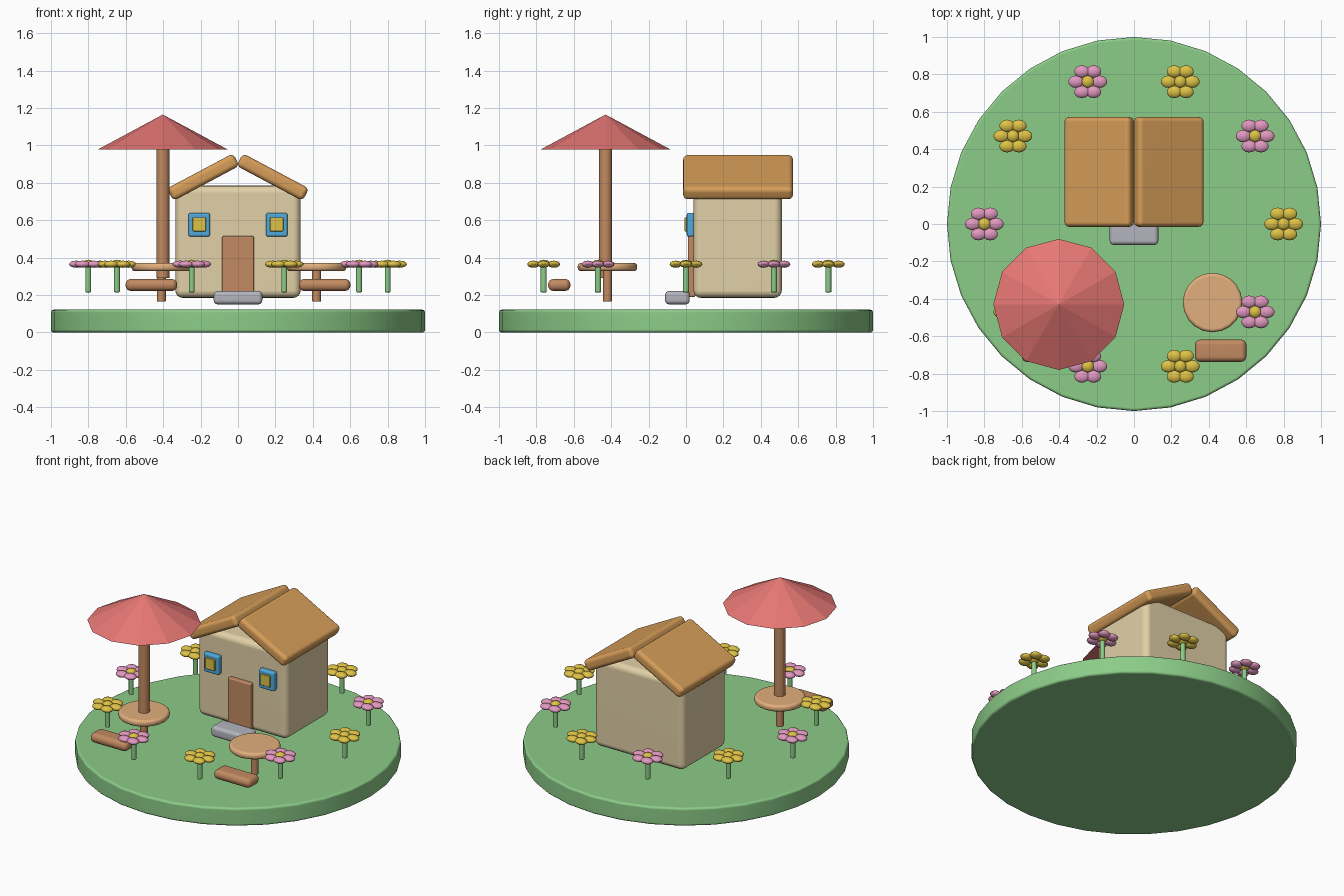
import bpy
import bmesh
from math import radians, sin, cos, tau
from mathutils import Matrix, Vector

cube = bpy.data.objects.get("Cube")
if cube:
    bpy.data.objects.remove(cube, do_unlink=True)


def linear(c):
    c /= 255
    return c / 12.92 if c <= 0.04045 else ((c + 0.055) / 1.055) ** 2.4


def material(name, *rgb):
    colour = [linear(c) for c in rgb] + [1]
    mat = bpy.data.materials.new(name)
    mat.use_nodes = True
    mat.diffuse_color = colour
    mat.node_tree.nodes["Principled BSDF"].inputs["Base Color"].default_value = colour
    return mat


GRASS = material("grass green", 140, 204, 136)
CREAM = material("wall cream", 226, 209, 167)
ORANGE = material("roof orange", 215, 158, 89)
BROWN = material("wood brown", 194, 138, 97)
TAN = material("table tan", 226, 175, 125)
RED = material("parasol red", 230, 119, 116)
GREY = material("stone grey", 180, 180, 190)
BLUE = material("frame blue", 80, 170, 218)
YELLOW = material("petal yellow", 222, 194, 70)
PINK = material("petal pink", 226, 152, 192)


def finish(name, bm, mats, smooth=True):
    mesh = bpy.data.meshes.new(name)
    bm.to_mesh(mesh)
    bm.free()
    for mat in mats:
        mesh.materials.append(mat)
    obj = bpy.data.objects.new(name, mesh)
    bpy.context.collection.objects.link(obj)
    if smooth:
        bpy.ops.object.select_all(action="DESELECT")
        obj.select_set(True)
        bpy.context.view_layer.objects.active = obj
        bpy.ops.object.shade_smooth_by_angle(angle=radians(40))
        weighted = obj.modifiers.new("even shading", "WEIGHTED_NORMAL")
        weighted.keep_sharp = True
    return obj


def box(name, low, high, bevel, mat, tilt=0):
    """Rounded box between two corners, tilted about its own y axis."""
    low, high = Vector(low), Vector(high)
    bm = bmesh.new()
    bmesh.ops.create_cube(bm, size=1, matrix=Matrix.Diagonal((*(high - low), 1)))
    bmesh.ops.bevel(bm, geom=bm.edges[:], offset=bevel, segments=4,
                    profile=0.5, affect="EDGES")
    obj = finish(name, bm, [mat])
    obj.location = (low + high) / 2
    obj.rotation_euler.y = tilt
    return obj


def cylinder(name, x, y, z0, z1, radius, sides, mat, bevel=0, top=None):
    """Upright cylinder or cone with optionally rounded rims."""
    bm = bmesh.new()
    bmesh.ops.create_cone(bm, cap_ends=True, segments=sides, radius1=radius,
                          radius2=radius if top is None else top, depth=z1 - z0)
    if bevel:
        rims = [e for e in bm.edges if abs(e.verts[0].co.z - e.verts[1].co.z) < 1e-5]
        bmesh.ops.bevel(bm, geom=rims, offset=bevel, segments=4,
                        profile=0.5, affect="EDGES")
    obj = finish(name, bm, [mat], smooth=top is None)
    obj.location = (x, y, (z0 + z1) / 2)
    return obj


# Round lawn
cylinder("lawn", 0, 0, 0, 0.122, 1, 32, GRASS, bevel=0.015)

# Cottage body, door and step
box("house_walls", (-0.335, 0.04, 0.185), (0.335, 0.512, 0.785), 0.04, CREAM)
box("door", (-0.085, 0.01, 0.19), (0.085, 0.05, 0.515), 0.008, BROWN)
box("door_step", (-0.13, -0.112, 0.15), (0.13, 0.02, 0.222), 0.022, GREY)

# Mirrored roof slabs, windows and benches
for side, label in ((-1, "right"), (1, "left")):
    x = side * 0.186
    box("roof_" + label, (x - 0.2, -0.015, 0.793), (x + 0.2, 0.572, 0.868),
        0.025, ORANGE, tilt=side * radians(28))
    x = side * 0.207
    box("window_frame_" + label, (x - 0.058, 0.004, 0.512), (x + 0.058, 0.045, 0.64),
        0.012, BLUE)
    box("window_pane_" + label, (x - 0.035, -0.008, 0.541), (x + 0.035, 0.02, 0.616),
        0.004, YELLOW)
    x = side * 0.463
    box("bench_" + label, (x - 0.138, -0.737, 0.222), (x + 0.138, -0.618, 0.286),
        0.029, BROWN)

# Garden tables
for x, label in ((-0.41, "right"), (0.42, "left")):
    cylinder("table_leg_" + label, x, -0.42, 0.165, 0.345, 0.024, 16, BROWN, bevel=0.005)
    cylinder("table_top_" + label, x, -0.42, 0.328, 0.372, 0.159, 20, TAN, bevel=0.018)

# Parasol
cylinder("parasol_pole", -0.402, -0.43, 0.29, 1.0, 0.035, 16, BROWN)
cylinder("parasol_canopy", -0.402, -0.43, 0.977, 1.165, 0.35, 12, RED, top=0)


def ellipsoid(bm, centre, radii, index):
    made = bmesh.ops.create_uvsphere(
        bm, u_segments=14, v_segments=8, radius=1,
        matrix=Matrix.Translation(centre) @ Matrix.Diagonal((*radii, 1)))
    for face in {f for v in made["verts"] for f in v.link_faces}:
        face.material_index = index


# Ring of flowers with alternating petal colours
for i in range(10):
    angle = tau * i / 10
    x, y = 0.8 * cos(angle), 0.8 * sin(angle)
    cylinder(f"flower_stem_{i + 1}", x, y, 0.215, 0.35, 0.016, 10, GRASS, bevel=0.004)
    bm = bmesh.new()
    ellipsoid(bm, (0, 0, 0.003), (0.033, 0.033, 0.021), 1)
    for k in range(6):
        turn = tau * k / 6
        ellipsoid(bm, (0.063 * cos(turn), 0.063 * sin(turn), 0),
                  (0.041, 0.033, 0.019), 0)
    bloom = finish(f"flower_bloom_{i + 1}", bm, [PINK if i % 2 else YELLOW, YELLOW])
    bloom.location = (x, y, 0.365)
